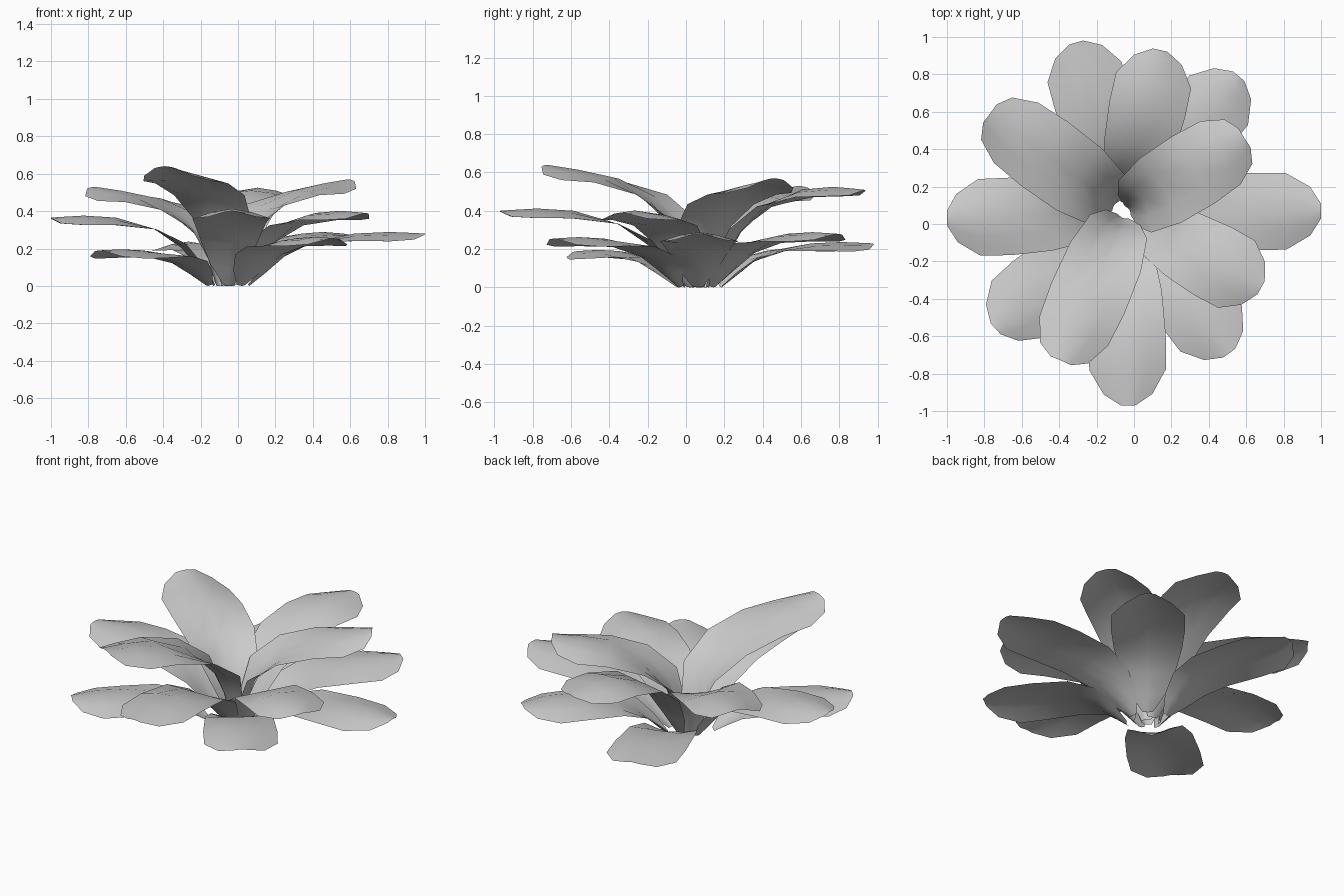
import bpy
from math import hypot
from mathutils import Vector

if "Cube" in bpy.data.objects:
    bpy.data.objects.remove(bpy.data.objects["Cube"])

CX, CY = -0.05, 0.06          # crown of the rosette

# stations along a leaf: radius fraction, height fraction, half width, edge lift (negative = arched)
LOW = [(0, 0, .03, .01), (.09, .24, .10, .03), (.2, .56, .155, .03), (.36, .83, .19, 0),
       (.6, 1.0, .207, -.04), (.8, 1.03, .205, -.05), (.94, 1.01, .13, -.035), (1, 1, .04, -.005)]
HIGH = [(0, 0, .03, .01), (.05, .25, .10, .05), (.13, .49, .165, .07), (.3, .72, .205, .03),
        (.55, .90, .212, -.03), (.78, .96, .20, -.055), (.94, .99, .14, -.045), (1, 1, .06, -.01)]
ACROSS = (-1, -.5, 0, .5, 1)


def leaf(name, tx, ty, tz, r0, stations):
    """Leaf rising from the crown, channelled at its base and arched at its tip."""
    d = Vector((tx - CX, ty - CY, 0))
    length = hypot(d.x, d.y)
    d.normalize()
    side = Vector((-d.y, d.x, 0))
    up = Vector((0, 0, 1))
    mid = [Vector((CX, CY, 0)) + d * (r0 + (length - r0) * s[0]) + up * tz * s[1]
           for s in stations]
    verts, faces = [], []
    n = len(ACROSS)
    for i, (_, _, w, lift) in enumerate(stations):
        t = (mid[min(i + 1, len(mid) - 1)] - mid[max(i - 1, 0)]).normalized()
        normal = t.cross(side)
        for s in ACROSS:
            p = mid[i] + side * w * s + normal * lift * abs(s) ** 1.6
            p.z = max(p.z, 0)
            verts.append(p)
    for i in range(len(stations) - 1):
        for j in range(n - 1):
            a = i * n + j
            faces.append((a + 1, a, a + n, a + n + 1))
    me = bpy.data.meshes.new(name)
    me.from_pydata([v[:] for v in verts], [], faces)
    # keep the upper side facing the sky
    if sum(p.normal.z for p in me.polygons) < 0:
        me.flip_normals()
    for p in me.polygons:
        p.use_smooth = True
    ob = bpy.data.objects.new(name, me)
    bpy.context.collection.objects.link(ob)


# tip position, tip height, base radius: lowest ring to crown
outer = [(-.74, -.56, .19, .15), (-.31, .97, .23, .13), (.51, -.69, .255, .12),
         (.56, .79, .28, .11), (1.0, .07, .28, .11)]
middle = [(-1.0, .03, .365, .08), (.68, -.34, .39, .08), (-.03, -.97, .40, .07),
          (.14, .93, .51, .06)]
inner = [(-.77, .59, .53, .07), (.59, .46, .57, .03), (-.39, -.73, .64, .03)]

for ring, leaves, shape in (("outer", outer, LOW), ("middle", middle, LOW), ("inner", inner, HIGH)):
    for k, (x, y, z, r) in enumerate(leaves):
        leaf(f"{ring}_leaf_{k + 1}", x, y, z, r, shape)
